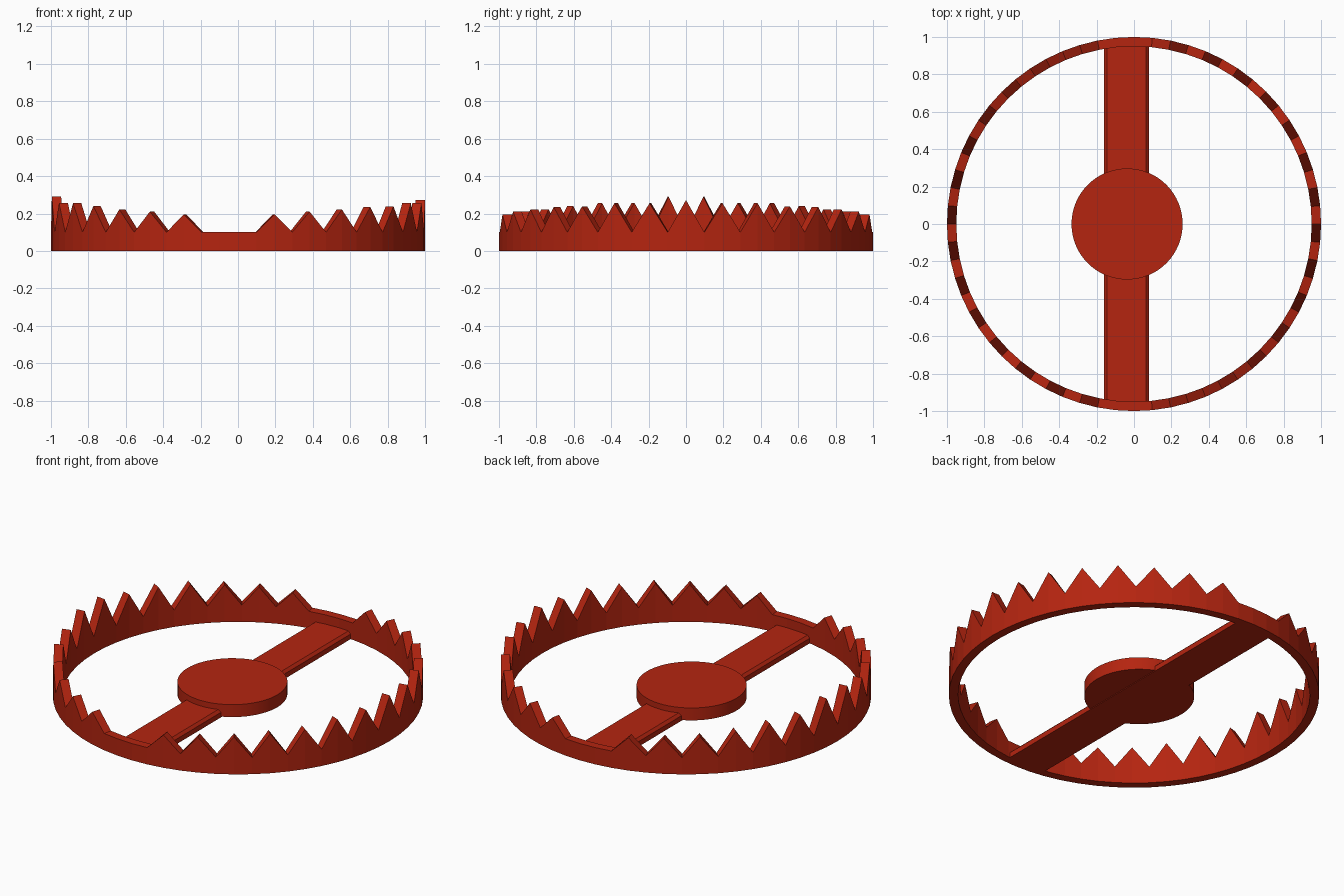
import bpy, bmesh, math

cube = bpy.data.objects.get("Cube")
if cube:
    bpy.data.objects.remove(cube, do_unlink=True)

red = bpy.data.materials.new("rust_red")
red.use_nodes = True
COLOUR = (0.46, 0.018, 0.005, 1)
red.diffuse_color = COLOUR
bsdf = next(n for n in red.node_tree.nodes if n.type == 'BSDF_PRINCIPLED')
bsdf.inputs["Base Color"].default_value = COLOUR
bsdf.inputs["Roughness"].default_value = 0.8


def finish(bm, name):
    bmesh.ops.recalc_face_normals(bm, faces=bm.faces)
    mesh = bpy.data.meshes.new(name)
    bm.to_mesh(mesh)
    bm.free()
    mesh.materials.append(red)
    obj = bpy.data.objects.new(name, mesh)
    bpy.context.collection.objects.link(obj)
    return obj


# Toothed ring: 64 steps around, teeth growing from the hinges to the sides
STEPS, OUTER, INNER, RIM = 64, 1.0, 0.95, 0.10
heights = [RIM] * STEPS
left_teeth = [0.195, 0.21, 0.222, 0.235, 0.238, 0.255, 0.255, 0.272]
right_teeth = [0.195, 0.21, 0.222, 0.24, 0.255, 0.257, 0.29]
for k, h in enumerate(left_teeth):       # peaks on even steps, +x half
    heights[2 + 2 * k] = heights[30 - 2 * k] = h
for k, h in enumerate(right_teeth):      # peaks on odd steps, -x half
    heights[-3 - 2 * k] = heights[-29 + 2 * k] = h

bm = bmesh.new()
sections = []
for i, h in enumerate(heights):
    a = 2 * math.pi * i / STEPS
    s, c = math.sin(a), -math.cos(a)
    sections.append([bm.verts.new((r * s, r * c, z)) for r, z in
                     ((OUTER, 0), (OUTER, h), (INNER, h), (INNER, 0))])
for i in range(STEPS):
    p, q = sections[i], sections[(i + 1) % STEPS]
    for j in range(4):
        k = (j + 1) % 4
        bm.faces.new((p[j], q[j], q[k], p[k]))
finish(bm, "toothed_ring")

# Crossbar: chamfered profile extruded from front to back
bm = bmesh.new()
profile = [(-0.16, 0), (0.08, 0), (0.08, 0.03), (0.065, 0.045),
           (-0.145, 0.045), (-0.16, 0.03)]
base = bm.faces.new([bm.verts.new((x, -0.96, z)) for x, z in profile])
new = bmesh.ops.extrude_face_region(bm, geom=[base])["geom"]
bmesh.ops.translate(bm, vec=(0, 1.92, 0),
                    verts=[v for v in new if isinstance(v, bmesh.types.BMVert)])
finish(bm, "crossbar")

# Round trigger plate in the middle of the bar
bm = bmesh.new()
bmesh.ops.create_cone(bm, cap_ends=True, segments=64, radius1=0.297,
                      radius2=0.297, depth=0.074)
bmesh.ops.translate(bm, vec=(-0.037, 0, 0.041), verts=bm.verts)
plate = finish(bm, "trigger_plate")
bpy.context.view_layer.objects.active = plate
plate.select_set(True)
bpy.ops.object.shade_smooth_by_angle(angle=math.radians(30))
